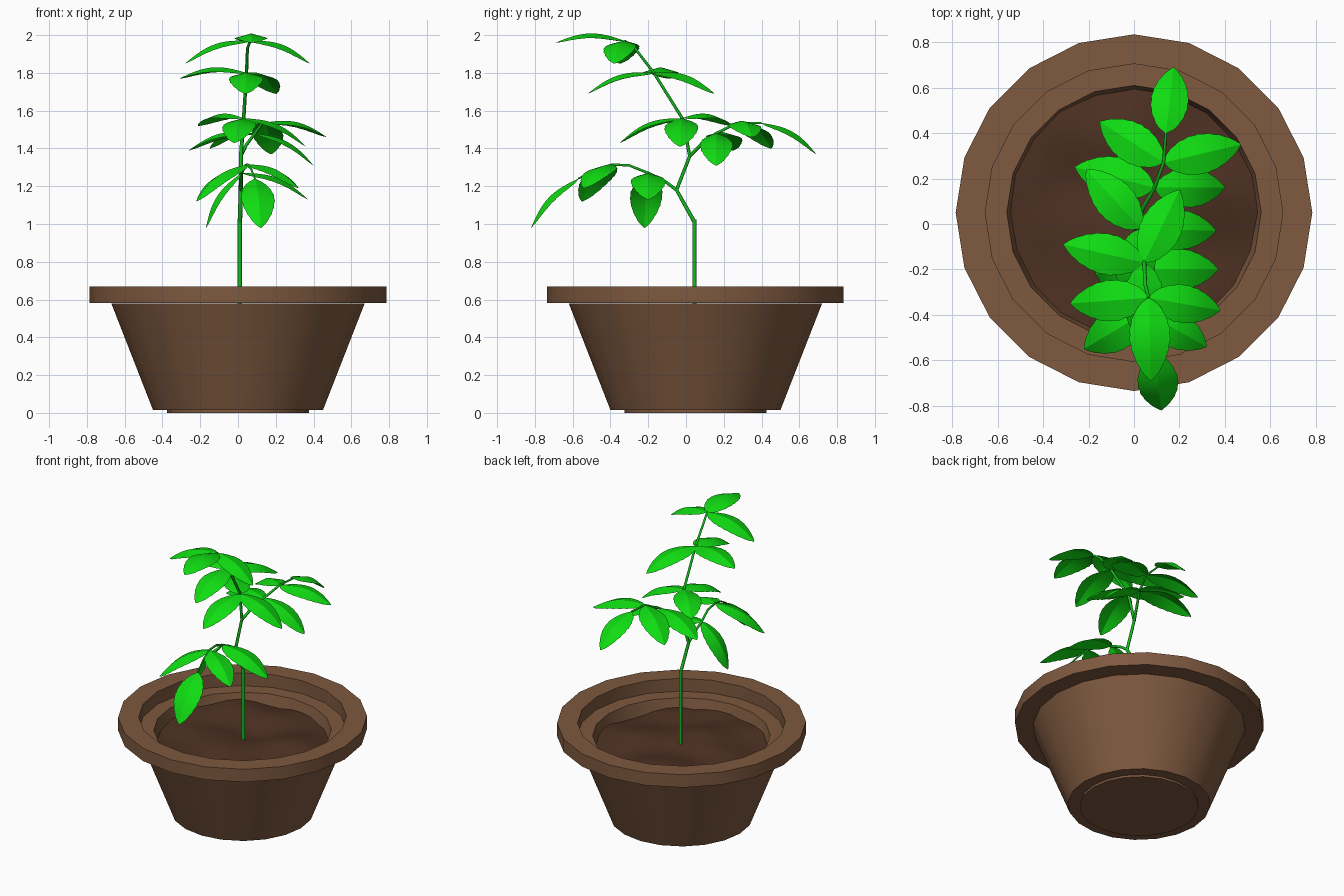
import bpy, bmesh, math
from mathutils import Vector, Matrix, noise

if "Cube" in bpy.data.objects:
    bpy.data.objects.remove(bpy.data.objects["Cube"], do_unlink=True)


def material(name, rgb):
    m = bpy.data.materials.new(name)
    m.use_nodes = True
    m.diffuse_color = (*rgb, 1)
    m.node_tree.nodes["Principled BSDF"].inputs["Base Color"].default_value = (*rgb, 1)
    return m


CLAY = material("clay_brown", (0.21, 0.1, 0.05))
SOIL = material("soil_brown", (0.075, 0.03, 0.016))
LEAF = material("leaf_green", (0.005, 0.72, 0.006))
STEM = material("stem_green", (0.006, 0.5, 0.012))

POT_CENTRE = Vector((0, 0.05, 0))


def add_object(name, data, mat, angle=30):
    ob = bpy.data.objects.new(name, data)
    bpy.context.scene.collection.objects.link(ob)
    data.materials.append(mat)
    bpy.ops.object.select_all(action="DESELECT")
    ob.select_set(True)
    bpy.context.view_layer.objects.active = ob
    if ob.type == "MESH":
        bpy.ops.object.shade_smooth_by_angle(angle=math.radians(angle))
    return ob


def finish(bm, name, mat, angle=30):
    me = bpy.data.meshes.new(name)
    bm.to_mesh(me)
    bm.free()
    return add_object(name, me, mat, angle)


def lathe(name, profile, mat, sides=20, closed=False, bumps=0.0):
    """Turn an (r, z) profile around the pot's axis."""
    bm = bmesh.new()
    rings = []
    for r, z in profile:
        ring = []
        for i in range(sides):
            a = math.tau * i / sides
            p = POT_CENTRE + Vector((r * math.cos(a), r * math.sin(a), z))
            p.z += bumps * noise.noise(p * 3.5)
            ring.append(bm.verts.new(p))
        rings.append(ring)
    pairs = list(zip(rings, rings[1:]))
    if closed:
        pairs.append((rings[-1], rings[0]))
    for a, b in pairs:
        for i in range(sides):
            j = (i + 1) % sides
            bm.faces.new((a[i], a[j], b[j], b[i]))
    bmesh.ops.remove_doubles(bm, verts=bm.verts, dist=0.0005)
    bmesh.ops.recalc_face_normals(bm, faces=bm.faces)
    return finish(bm, name, mat)


# Pot: tapered body with a raised foot, and a wide collar on top
lathe("pot_body", [(0, 0), (0.375, 0), (0.375, 0.015), (0.45, 0.015), (0.67, 0.578),
                   (0.56, 0.58), (0.53, 0.45)], CLAY)
lathe("pot_rim", [(0.655, 0.581), (0.785, 0.581), (0.785, 0.67), (0.655, 0.67)],
      CLAY, closed=True)

# Soil: an uneven, slightly domed disc
soil = lathe("soil", [(0.555 * k / 10, 0.53 - 0.02 * (k / 10) ** 2) for k in range(10, -1, -1)],
             SOIL, sides=40, bumps=0.05)


# Stems: tapered tubes through a few points
def stem(name, points, r0, r1):
    cu = bpy.data.curves.new(name, "CURVE")
    cu.dimensions = "3D"
    cu.bevel_depth = 1.0
    cu.bevel_resolution = 1
    cu.use_fill_caps = True
    sp = cu.splines.new("POLY")
    sp.points.add(len(points) - 1)
    for i, p in enumerate(points):
        sp.points[i].co = (*p, 1)
        sp.points[i].radius = r0 + (r1 - r0) * i / (len(points) - 1)
    return add_object(name, cu, STEM)


fork_low = (0.015, -0.05, 1.18)
fork_high = (0.015, 0.02, 1.36)
front_pair = (0.02, -0.2, 1.27)
front_end = (0.05, -0.39, 1.315)
front_tip = (0.09, -0.57, 1.24)
back_pair = (0.09, 0.16, 1.48)
back_end = (0.13, 0.27, 1.535)
back_tip = (0.14, 0.4, 1.535)
low_whorl = (0.03, -0.02, 1.56)
mid_whorl = (0.045, -0.17, 1.8)
top_whorl = (0.065, -0.325, 1.97)

stem("lower_stem", [(0.01, 0.045, 0.5), (0.01, 0.045, 1.025)], 0.012, 0.012)
stem("upper_stem", [(0.01, 0.045, 1.01), fork_low, fork_high, low_whorl, mid_whorl,
                    (0.05, -0.27, 1.93), top_whorl], 0.012, 0.007)
stem("front_branch", [fork_low, (0.015, -0.11, 1.225), front_pair, (0.04, -0.3, 1.31),
                      front_end, (0.07, -0.48, 1.29), front_tip], 0.01, 0.005)
stem("back_branch", [fork_high, (0.045, 0.08, 1.42), back_pair, back_end, back_tip],
     0.01, 0.006)


# Leaf: unit-long blade along +x, folded on the midrib, arched, with a toothed edge
def leaf_mesh():
    bm = bmesh.new()
    rows = []
    n = 16
    for k in range(n + 1):
        t = k / n
        half = 0.25 * math.sin(math.pi * t ** 0.88) ** 0.72 if 0 < k < n else 0.008
        if k % 2:
            half *= 0.96
        z = 0.12 * math.sin(math.pi * t)
        rows.append([bm.verts.new((t, s * half, z - 0.28 * half * abs(s)))
                     for s in (-1, -0.5, 0, 0.5, 1)])
    for a, b in zip(rows, rows[1:]):
        for i in range(len(a) - 1):
            bm.faces.new((a[i], b[i], b[i + 1], a[i + 1]))
    return bm


template = finish(leaf_mesh(), "leaf_template", LEAF, 25)
blade = template.data
bpy.data.objects.remove(template)


def leaf(name, base, tip):
    base, tip = Vector(base), Vector(tip)
    d = tip - base
    x = d.normalized()
    y = Vector((0, 0, 1)).cross(x).normalized()
    z = x.cross(y)
    ob = bpy.data.objects.new(name, blade)
    bpy.context.scene.collection.objects.link(ob)
    rot = Matrix((x, y, z)).transposed().to_4x4()
    ob.matrix_world = Matrix.Translation(base) @ rot @ Matrix.Scale(d.length, 4)


# Leaf clusters: each node with the tips of its leaves
clusters = {
    "top": (top_whorl, [(0.075, -0.69, 1.96), (-0.28, -0.35, 1.85), (0.38, -0.38, 1.85)]),
    "middle": (mid_whorl, [(-0.31, -0.09, 1.77), (0.2, 0.15, 1.69), (0.04, -0.52, 1.69)]),
    "low": (low_whorl, [(-0.02, -0.35, 1.43), (0.36, -0.03, 1.41), (-0.21, 0.24, 1.52)]),
    "front_inner": (front_pair, [(-0.17, -0.22, 0.98), (0.37, -0.2, 1.13)]),
    "front_outer": (front_end, [(-0.22, -0.55, 1.12), (0.32, -0.54, 1.19)]),
    "front_end": (front_tip, [(0.12, -0.82, 0.98)]),
    "back_inner": (back_pair, [(-0.26, 0.25, 1.39), (0.4, 0.16, 1.31)]),
    "back_outer": (back_end, [(-0.15, 0.45, 1.4), (0.47, 0.35, 1.46)]),
    "back_end": (back_tip, [(0.175, 0.69, 1.37)]),
}
for label, (node, tips) in clusters.items():
    for i, tip in enumerate(tips):
        leaf(f"{label}_leaf_{i + 1}", node, tip)
